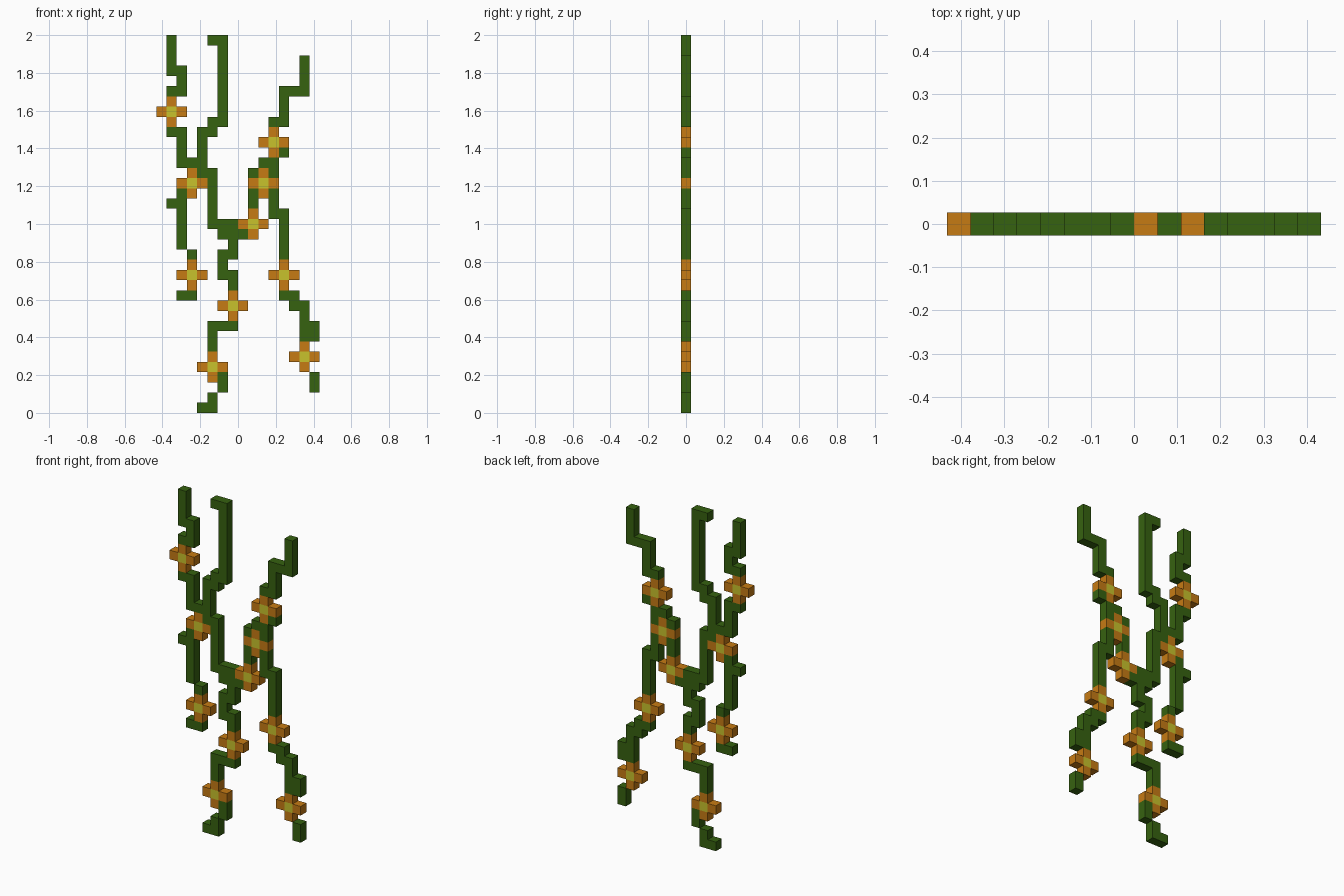
import bpy
import bmesh
from mathutils import Vector

if "Cube" in bpy.data.objects:
    bpy.data.objects.remove(bpy.data.objects["Cube"], do_unlink=True)

U = 2 / 37          # size of one block
COLUMNS = 16        # blocks across the width


def material(name, rgb):
    m = bpy.data.materials.new(name)
    m.use_nodes = True
    m.diffuse_color = (*rgb, 1)
    m.node_tree.nodes["Principled BSDF"].inputs["Base Color"].default_value = (*rgb, 1)
    return m


GREEN = material("vine_green", (0.037, 0.122, 0.005))
ORANGE = material("petal_orange", (0.565, 0.198, 0.007))
YELLOW = material("heart_yellow", (0.578, 0.539, 0.025))


def blocks(name, cells, mat):
    """Join unit blocks at (column, row) cells into one closed skin."""
    bm = bmesh.new()
    cells = set(cells)
    for c, r in sorted(cells):
        mid = Vector(((c + 0.5 - COLUMNS / 2) * U, 0, (r + 0.5) * U))
        for n in ((1, 0, 0), (-1, 0, 0), (0, 1, 0), (0, -1, 0), (0, 0, 1), (0, 0, -1)):
            if n[1] == 0 and (c + n[0], r + n[2]) in cells:
                continue
            n = Vector(n)
            a = Vector((n.y, n.z, n.x))
            b = n.cross(a)
            corners = [n + a + b, n - a + b, n - a - b, n + a - b]
            bm.faces.new([bm.verts.new(mid + k * U / 2) for k in corners])
    bmesh.ops.remove_doubles(bm, verts=bm.verts[:], dist=1e-4)
    bmesh.ops.recalc_face_normals(bm, faces=bm.faces[:])
    mesh = bpy.data.meshes.new(name)
    bm.to_mesh(mesh)
    bm.free()
    mesh.materials.append(mat)
    ob = bpy.data.objects.new(name, mesh)
    bpy.context.collection.objects.link(ob)


def trace(points):
    """All cells along a path of straight or single diagonal steps."""
    cells = [points[0]]
    for (c0, r0), (c1, r1) in zip(points, points[1:]):
        steps = max(abs(c1 - c0), abs(r1 - r0))
        cells += [(c0 + (c1 - c0) * i // steps, r0 + (r1 - r0) * i // steps)
                  for i in range(1, steps + 1)]
    return cells


# Flowers: a heart with four petals around it
flowers = [(5, 4), (7, 10), (9, 18), (10, 22), (11, 26), (12, 13),
           (14, 5), (3, 13), (3, 22), (1, 29)]
taken = set()
for i, (c, r) in enumerate(flowers, 1):
    petals = [(c - 1, r), (c + 1, r), (c, r - 1), (c, r + 1)]
    blocks(f"flower_petals_{i}", petals, ORANGE)
    blocks(f"flower_heart_{i}", [(c, r)], YELLOW)
    taken.update(petals + [(c, r)])

# Vines: stepped paths, interrupted where a flower sits
vines = {
    "main_vine": [(4, 0), (5, 0), (5, 1), (6, 2), (6, 3), (5, 4), (5, 8), (7, 8), (7, 13),
                  (6, 13), (6, 15), (7, 15), (7, 17), (6, 17), (6, 18), (5, 18), (5, 23),
                  (4, 23), (4, 27), (5, 27), (5, 28), (6, 28), (6, 36), (5, 36)],
    "left_upper_vine": [(3, 24), (2, 24), (2, 27), (1, 27), (1, 31), (2, 31), (2, 33),
                        (1, 33), (1, 36)],
    "left_hanging_vine": [(1, 20), (2, 21), (2, 16), (3, 15), (3, 11), (2, 11)],
    "right_upper_vine": [(7, 18), (8, 17), (9, 18), (9, 23), (10, 24), (11, 24), (12, 25),
                         (11, 26), (11, 28), (12, 28), (12, 31), (14, 31), (14, 34)],
    "right_hanging_vine": [(11, 23), (11, 19), (12, 19), (12, 11), (13, 11), (13, 10),
                           (14, 10), (14, 7), (15, 8), (15, 7), (14, 6), (14, 4),
                           (15, 3), (15, 2)],
}
for name, points in vines.items():
    blocks(name, set(trace(points)) - taken, GREEN)
